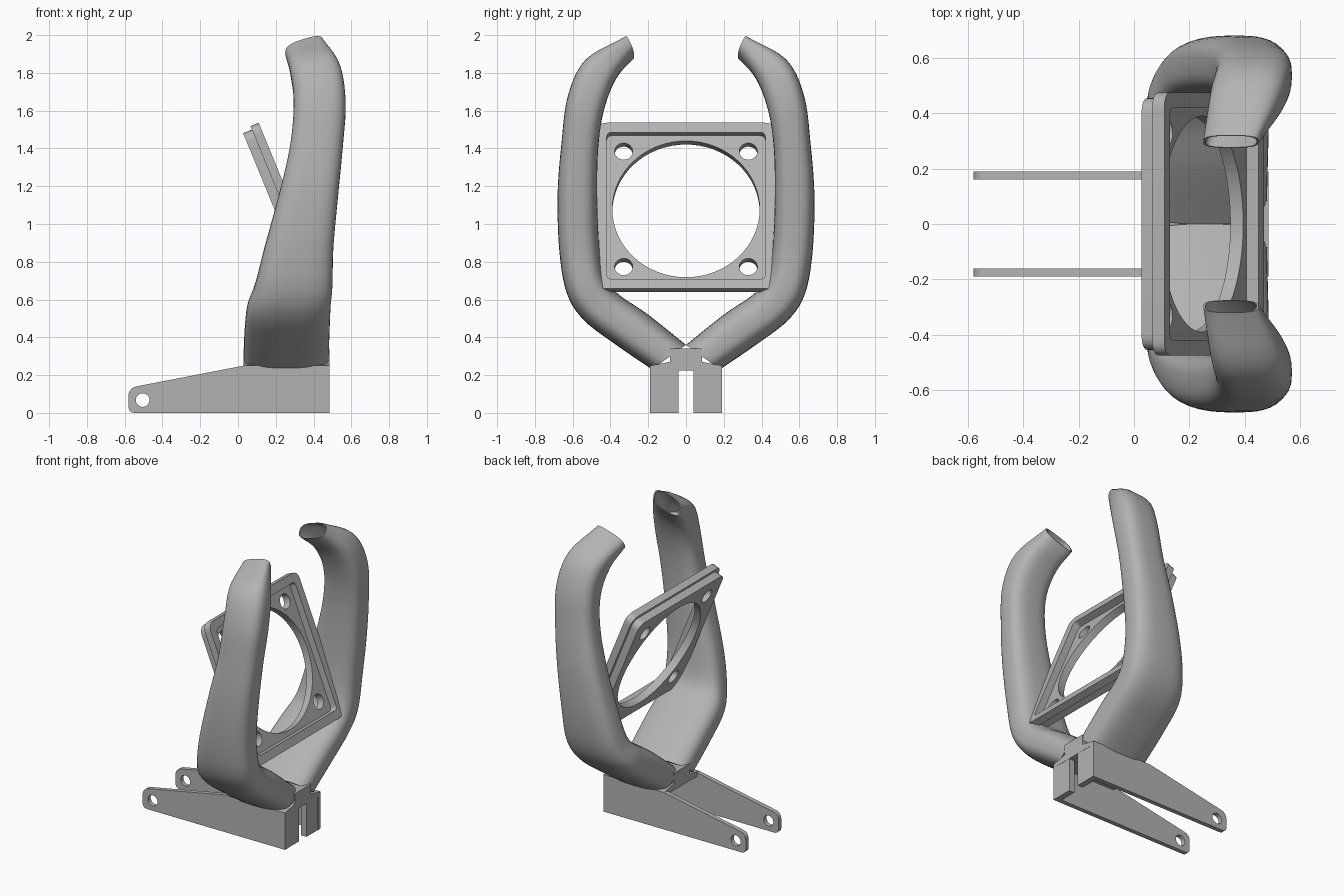
import bpy, bmesh, math
from mathutils import Matrix, Vector

cube = bpy.data.objects.get("Cube")
if cube:
    bpy.data.objects.remove(cube, do_unlink=True)

grey = bpy.data.materials.new("plain grey")
grey.use_nodes = True
grey.diffuse_color = (0.45, 0.45, 0.45, 1)
grey.node_tree.nodes["Principled BSDF"].inputs["Base Color"].default_value = (0.45, 0.45, 0.45, 1)


def finish(ob, angle):
    bpy.ops.object.select_all(action='DESELECT')
    ob.select_set(True)
    bpy.context.view_layer.objects.active = ob
    if ob.type == 'CURVE':
        bpy.ops.object.convert(target='MESH')
        ob = bpy.context.object
    ob.data.materials.clear()
    ob.data.materials.append(grey)
    bpy.ops.object.shade_smooth_by_angle(angle=math.radians(angle))


def circle(cx, cy, r, n=32):
    return [(cx + r * math.cos(math.tau * i / n), cy + r * math.sin(math.tau * i / n)) for i in range(n)]


def rounded(points, radii, n=6):
    """Round each polygon corner by its radius."""
    out = []
    for i, p in enumerate(points):
        p = Vector(p)
        a = (Vector(points[i - 1]) - p).normalized()
        b = (Vector(points[(i + 1) % len(points)]) - p).normalized()
        if radii[i] == 0:
            out.append(tuple(p))
            continue
        s, e = p + a * radii[i], p + b * radii[i]
        for k in range(n + 1):
            t = k / n
            out.append(tuple(s * (1 - t) ** 2 + p * 2 * t * (1 - t) + e * t ** 2))
    return out


def square(h, r):
    return rounded([(-h, -h), (h, -h), (h, h), (-h, h)], [r] * 4)


def plate(name, loops, depth, origin, ax, ay):
    """Extruded outline with holes; origin is the middle of its thickness."""
    cu = bpy.data.curves.new(name, 'CURVE')
    cu.dimensions, cu.fill_mode, cu.extrude = '2D', 'BOTH', depth / 2
    for loop in loops:
        sp = cu.splines.new('POLY')
        sp.points.add(len(loop) - 1)
        for pt, (x, y) in zip(sp.points, loop):
            pt.co = (x, y, 0, 1)
        sp.use_cyclic_u = True
    ob = bpy.data.objects.new(name, cu)
    bpy.context.collection.objects.link(ob)
    ax, ay = Vector(ax), Vector(ay)
    m = Matrix((ax, ay, ax.cross(ay))).transposed().to_4x4()
    ob.matrix_world = Matrix.Translation(origin) @ m
    finish(ob, 30)


X, Y, Z = (1, 0, 0), (0, 1, 0), (0, 0, 1)

# Curved arms: inner y, inner z, outer y, outer z, x min, x max, skew
SECTIONS = [
    (0.00, 0.36, 0.18, 0.23, 0.03, 0.48, 0),
    (0.20, 0.52, 0.37, 0.36, 0.035, 0.485, 0),
    (0.36, 0.63, 0.54, 0.49, 0.05, 0.49, 0),
    (0.43, 0.72, 0.63, 0.63, 0.09, 0.50, 0),
    (0.46, 0.90, 0.67, 0.85, 0.14, 0.505, 0),
    (0.47, 1.15, 0.68, 1.15, 0.215, 0.53, 0),
    (0.465, 1.4, 0.66, 1.42, 0.275, 0.555, 0),
    (0.435, 1.6, 0.625, 1.68, 0.295, 0.57, 0),
    (0.37, 1.77, 0.53, 1.87, 0.275, 0.54, 0.01),
    (0.275, 1.89, 0.32, 1.98, 0.25, 0.45, 0.03),
]


def smooth_sections(steps=5):
    s = [Vector(v) for v in SECTIONS]
    s = [s[0] * 2 - s[1]] + s + [s[-1] * 2 - s[-2]]
    out = []
    for a, b, c, d in zip(s, s[1:], s[2:], s[3:]):
        for k in range(steps):
            t = k / steps
            out.append(b + (c - a) * t / 2 + (a * 2 - b * 5 + c * 4 - d) * t * t / 2
                       + (b * 3 - a - c * 3 + d) * t ** 3 / 2)
    return out + [s[-2]]


def section_ring(s, side, scale, n=40):
    mid, half = Vector(((s[4] + s[5]) / 2, (s[0] + s[2]) / 2, (s[1] + s[3]) / 2)), (s[5] - s[4]) / 2
    across = Vector((0, s[2] - s[0], s[3] - s[1])) / 2
    ring = []
    for i in range(n):
        a = math.tau * i / n
        c, d = [math.copysign(abs(v) ** 0.68, v) for v in (math.cos(a), math.sin(a))]
        p = mid + (Vector((half * c, 0, s[6] * c)) + across * d) * scale
        ring.append((p.x, p.y * side, p.z))
    return ring


def arm(name, side):
    secs = smooth_sections()
    rings = [section_ring(s, side, 1) for s in secs]
    # hollow tip
    rings += [section_ring(s, side, 0.92) for s in reversed(secs[-10:])]
    bm = bmesh.new()
    loops = [[bm.verts.new(p) for p in r] for r in rings]
    for a, b in zip(loops, loops[1:]):
        for i in range(len(a)):
            j = (i + 1) % len(a)
            bm.faces.new((a[i], a[j], b[j], b[i]))
    bm.faces.new(loops[0])
    bm.faces.new(loops[-1])
    bmesh.ops.recalc_face_normals(bm, faces=bm.faces)
    me = bpy.data.meshes.new(name)
    bm.to_mesh(me)
    bm.free()
    ob = bpy.data.objects.new(name, me)
    bpy.context.collection.objects.link(ob)
    finish(ob, 45)


# Hinge plate outline
side_outline = rounded([(-0.58, 0), (0.485, 0), (0.485, 0.25), (0.03, 0.25), (-0.58, 0.132)],
                       [0.035, 0, 0, 0, 0.045])

for label, side in (("back", 1), ("front", -1)):
    arm(label + "_arm", side)
    plate(label + "_hinge_plate", [side_outline, circle(-0.505, 0.068, 0.036)], 0.03,
          (0, side * 0.175, 0), X, Z)
    # inward end flange
    flange = [(side * y, z) for y, z in ((0.04, 0), (0.188, 0), (0.188, 0.24), (0.04, 0.24))]
    plate(label + "_end_flange", [flange], 0.04, (0.464, 0, 0), Y, Z)

# Bridge under the arms
bridge = [(-0.188, 0.225), (0.188, 0.225), (0.188, 0.25), (0.085, 0.27),
          (0.085, 0.34), (-0.085, 0.34), (-0.085, 0.27), (-0.188, 0.25)]
plate("bridge", [bridge], 0.455, (0.2575, 0, 0), Y, Z)

# Tilted square mount with a raised rim
tilt = math.radians(22.3)
up = Vector((-math.sin(tilt), 0, math.cos(tilt)))
normal = Vector((math.cos(tilt), 0, math.sin(tilt)))
centre = Vector((0.20, 0, 1.06))
screws = [circle(a * 0.33, b * 0.33, 0.048, 24) for a in (-1, 1) for b in (-1, 1)]
plate("mount_plate", [square(0.455, 0.06), circle(0, 0, 0.39, 64)] + screws, 0.05,
      centre + normal * 0.025, Y, up)
plate("mount_rim", [square(0.475, 0.06), square(0.42, 0.03)], 0.047,
      centre + normal * 0.0735, Y, up)
